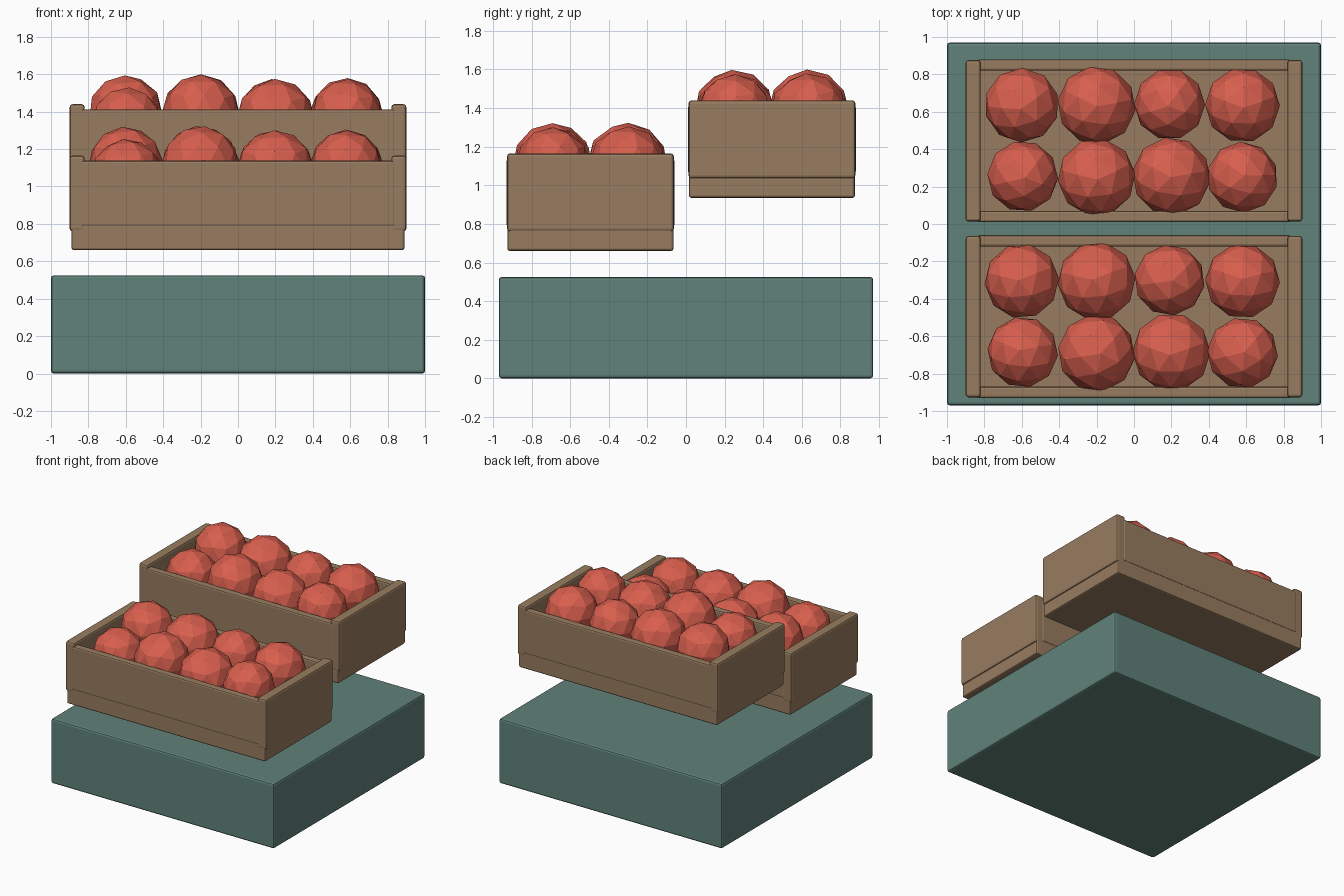
import bpy
import random
from mathutils import Euler

random.seed(4)

cube = bpy.data.objects.get("Cube")
if cube:
    bpy.data.objects.remove(cube, do_unlink=True)


def make_material(name, rgb):
    mat = bpy.data.materials.new(name)
    mat.use_nodes = True
    colour = (*rgb, 1.0)
    mat.diffuse_color = colour
    mat.node_tree.nodes["Principled BSDF"].inputs["Base Color"].default_value = colour
    return mat


teal = make_material("teal_paint", (0.117, 0.223, 0.192))
wood = make_material("brown_wood", (0.314, 0.202, 0.117))
red = make_material("red_fruit", (0.687, 0.114, 0.076))


def box(name, x, y, z, mat, bevel=0.012):
    """Bevelled box from (min, max) ranges on each axis."""
    bpy.ops.mesh.primitive_cube_add(size=1)
    obj = bpy.context.object
    obj.name = name
    obj.location = [(r[0] + r[1]) / 2 for r in (x, y, z)]
    obj.scale = [r[1] - r[0] for r in (x, y, z)]
    bpy.ops.object.transform_apply(location=False, rotation=False, scale=True)
    mod = obj.modifiers.new("soft_edges", "BEVEL")
    mod.width = bevel
    mod.segments = 2
    obj.data.materials.append(mat)
    return obj


def fruit(name, location, radius):
    bpy.ops.mesh.primitive_ico_sphere_add(subdivisions=2, radius=radius, location=location)
    obj = bpy.context.object
    obj.name = name
    obj.rotation_euler = Euler((random.uniform(-0.1, 0.1), random.uniform(-0.1, 0.1), random.uniform(0, 1)))
    obj.data.materials.append(red)


# Fruit in one crate: x, y and z from the crate centre and floor, then radius
FRUIT = [
    (-0.60, 0.19, 0.40, 0.20), (-0.20, 0.19, 0.455, 0.21),
    (0.19, 0.195, 0.45, 0.19), (0.58, 0.19, 0.445, 0.20),
    (-0.595, -0.19, 0.46, 0.19), (-0.20, -0.195, 0.455, 0.208),
    (0.20, -0.19, 0.43, 0.21), (0.58, -0.195, 0.45, 0.19),
]
# The nearer fruit at one end sits lower than the one behind it
FRUIT[0] = (-0.60, 0.19, 0.46, 0.20)
FRUIT[4] = (-0.595, -0.19, 0.405, 0.19)


def crate(label, cy, z0):
    # Base board
    box(label + "_crate_base", (-0.89, 0.89), (cy - 0.43, cy + 0.43), (z0, z0 + 0.14), wood)
    # Raised end boards and long side boards
    for side, s in (("left", 1), ("right", -1)):
        x = sorted((s * 0.82, s * 0.90))
        box(f"{label}_crate_{side}_end", x, (cy - 0.432, cy + 0.432), (z0 + 0.1, z0 + 0.505), wood, 0.015)
    for side, s in (("back", 1), ("front", -1)):
        y = sorted((cy + s * 0.375, cy + s * 0.435))
        box(f"{label}_crate_{side}_side", (-0.84, 0.84), y, (z0 + 0.125, z0 + 0.478), wood)
    for i, (x, y, z, r) in enumerate(FRUIT):
        fruit(f"{label}_fruit_{i + 1}", (x, cy + y, z0 + z), r)


# Plinth and the two stepped crates
box("plinth", (-1, 1), (-0.97, 0.97), (0, 0.525), teal, 0.015)
crate("front", -0.495, 0.66)
crate("back", 0.445, 0.935)
